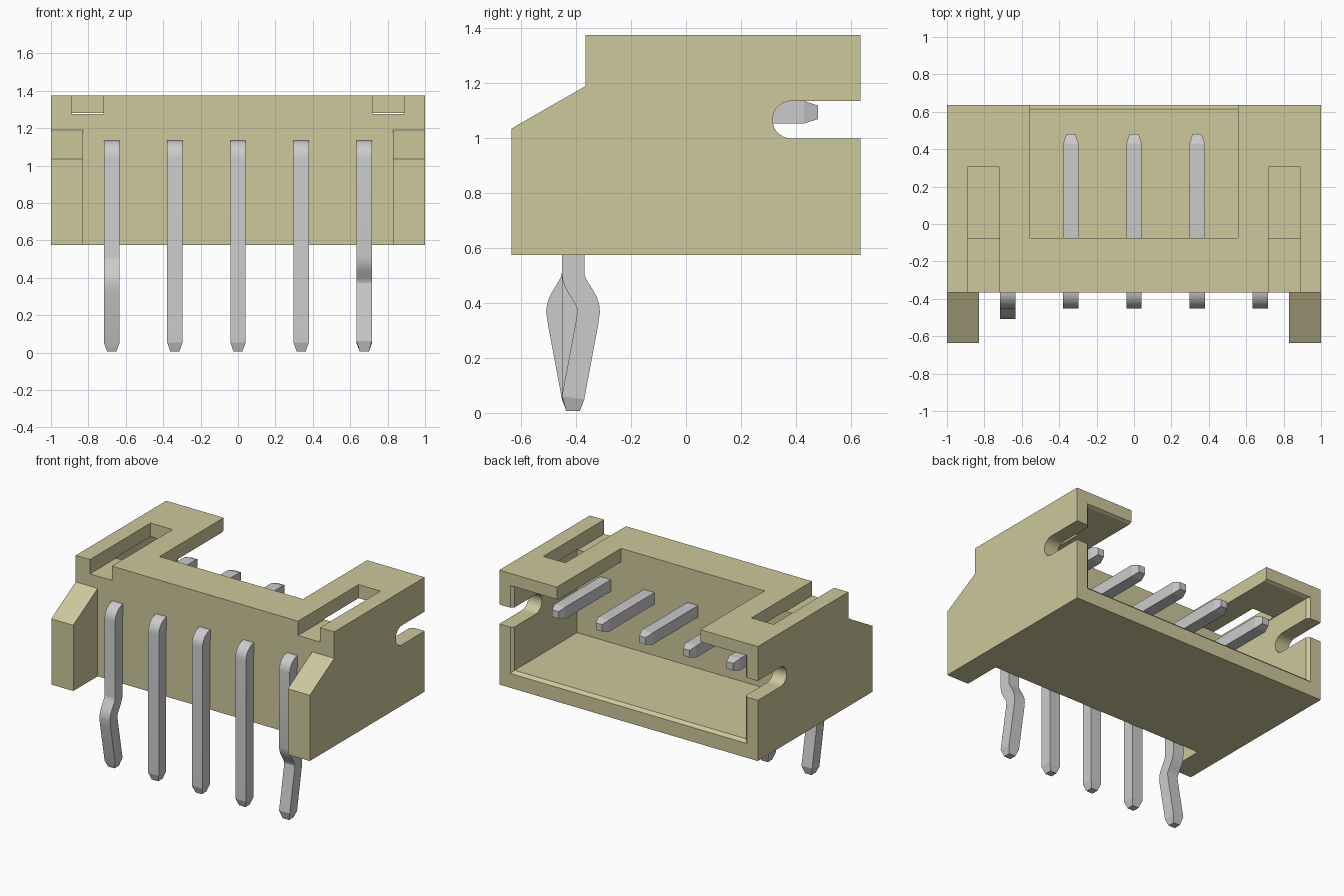
import bpy, bmesh, math
from mathutils import Vector

old = bpy.data.objects.get("Cube")
if old:
    bpy.data.objects.remove(old)


def material(name, rgb):
    m = bpy.data.materials.new(name)
    m.use_nodes = True
    m.diffuse_color = (*rgb, 1)
    m.node_tree.nodes["Principled BSDF"].inputs["Base Color"].default_value = (*rgb, 1)
    return m


plastic = material("beige plastic", (0.61, 0.58, 0.33))
metal = material("grey metal", (0.60, 0.60, 0.60))


def loft(name, rings, mat):
    """Skin a closed solid through rings of equal length."""
    bm = bmesh.new()
    vs = [[bm.verts.new(p) for p in ring] for ring in rings]
    n = len(vs[0])
    for a, b in zip(vs, vs[1:]):
        for i in range(n):
            j = (i + 1) % n
            bm.faces.new((a[i], a[j], b[j], b[i]))
    bm.faces.new(vs[0])
    bm.faces.new(vs[-1])
    bmesh.ops.recalc_face_normals(bm, faces=bm.faces)
    mesh = bpy.data.meshes.new(name)
    bm.to_mesh(mesh)
    bm.free()
    obj = bpy.data.objects.new(name, mesh)
    bpy.context.collection.objects.link(obj)
    mesh.materials.append(mat)
    return obj


def prism(name, profile, x0, x1, mat=plastic):
    """Extrude a (y, z) profile along x."""
    return loft(name, [[(x, y, z) for y, z in profile] for x in (x0, x1)], mat)


def box(name, x0, x1, y0, y1, z0, z1):
    return prism(name, [(y0, z0), (y1, z0), (y1, z1), (y0, z1)], x0, x1)


def activate(obj):
    bpy.ops.object.select_all(action="DESELECT")
    obj.select_set(True)
    bpy.context.view_layer.objects.active = obj


def cut(target, cutter):
    cutter.hide_render = True
    mod = target.modifiers.new("cut", "BOOLEAN")
    mod.operation = "DIFFERENCE"
    mod.solver = "EXACT"
    mod.object = cutter
    activate(target)
    bpy.ops.object.modifier_apply(modifier=mod.name)
    bpy.data.objects.remove(cutter)


# Housing: side profile across the full width, with sloped front ears
BACK, FRONT, EAR, WALL = 0.635, -0.365, -0.635, -0.075
BASE, TOP = 0.575, 1.375
housing = prism("housing", [(EAR, BASE), (BACK, BASE), (BACK, TOP), (FRONT, TOP),
                            (FRONT, 1.19), (EAR, 1.035)], -1, 1)

# Recess between the ears
cut(housing, box("ear_gap", -0.83, 0.83, -0.8, FRONT, 0.4, 1.5))


# Rear cavity with a small chamfer round its mouth
def mouth(y, grow):
    x, z0, z1 = 0.895 + grow, 0.695 - grow, 1.28 + grow * 0.5
    return [(-x, y, z0), (x, y, z0), (x, y, z1), (-x, y, z1)]


cut(housing, loft("cavity", [mouth(WALL, 0), mouth(BACK - 0.02, 0),
                             mouth(BACK, 0.02), mouth(0.8, 0.02)], plastic))

# Wide opening in the roof
cut(housing, box("roof_opening", -0.555, 0.555, WALL, 0.8, 1.1, 1.5))

# Narrow roof channels near both sides
for s in (-1, 1):
    a, b = sorted((s * 0.72, s * 0.89))
    cut(housing, box("roof_channel", a, b, -0.5, 0.305, 1.275, 1.5))

# Round-ended slot through both side walls
R, cy, cz = 0.068, 0.383, 1.067
arc = [(cy + R * math.cos(t), cz + R * math.sin(t))
       for t in (math.pi * (0.5 + i / 16) for i in range(17))]
slot = arc + [(0.8, cz - R), (0.8, cz + R)]
for s in (-1, 1):
    cut(housing, prism("side_slot", slot, s * 0.8, s * 1.1))


# Square pins swept along a bent centre line
def pin(name, x, kink):
    h, y, z = 0.041, -0.411, 1.094
    path = [(0.48, z, 0.6), (0.43, z, 1)]
    r = 0.055
    path += [(y + r - r * math.sin(t), z - r + r * math.cos(t), 1)
             for t in (math.pi / 2 * i / 8 for i in range(9))]
    if kink:
        # Smooth S-bend, then a straight return to the tip
        path += [(y + kink * (1 - math.cos(math.pi * i / 8)) / 2, 0.51 - 0.0175 * i, 1)
                 for i in range(9)]
        path += [(y + kink * 0.9, 0.33, 1)]
    path += [(y, 0.055, 1), (y, 0.006, 0.6)]
    pts = [Vector((0, p[0], p[1])) for p in path]
    rings = []
    for i, p in enumerate(pts):
        d = (pts[min(i + 1, len(pts) - 1)] - pts[max(i - 1, 0)]).normalized()
        k = h * path[i][2]
        n = Vector((0, -d.z, d.y)) * k
        rings.append([p + n * u + Vector((x + k * v, 0, 0))
                      for u, v in ((-1, -1), (1, -1), (1, 1), (-1, 1))])
    obj = loft(name, rings, metal)
    activate(obj)
    bpy.ops.object.shade_smooth_by_angle(angle=math.radians(18))


for i in range(5):
    pin(f"pin_{i + 1}", (i - 2) * 0.3375, {0: -0.057, 4: 0.057}.get(i, 0))
